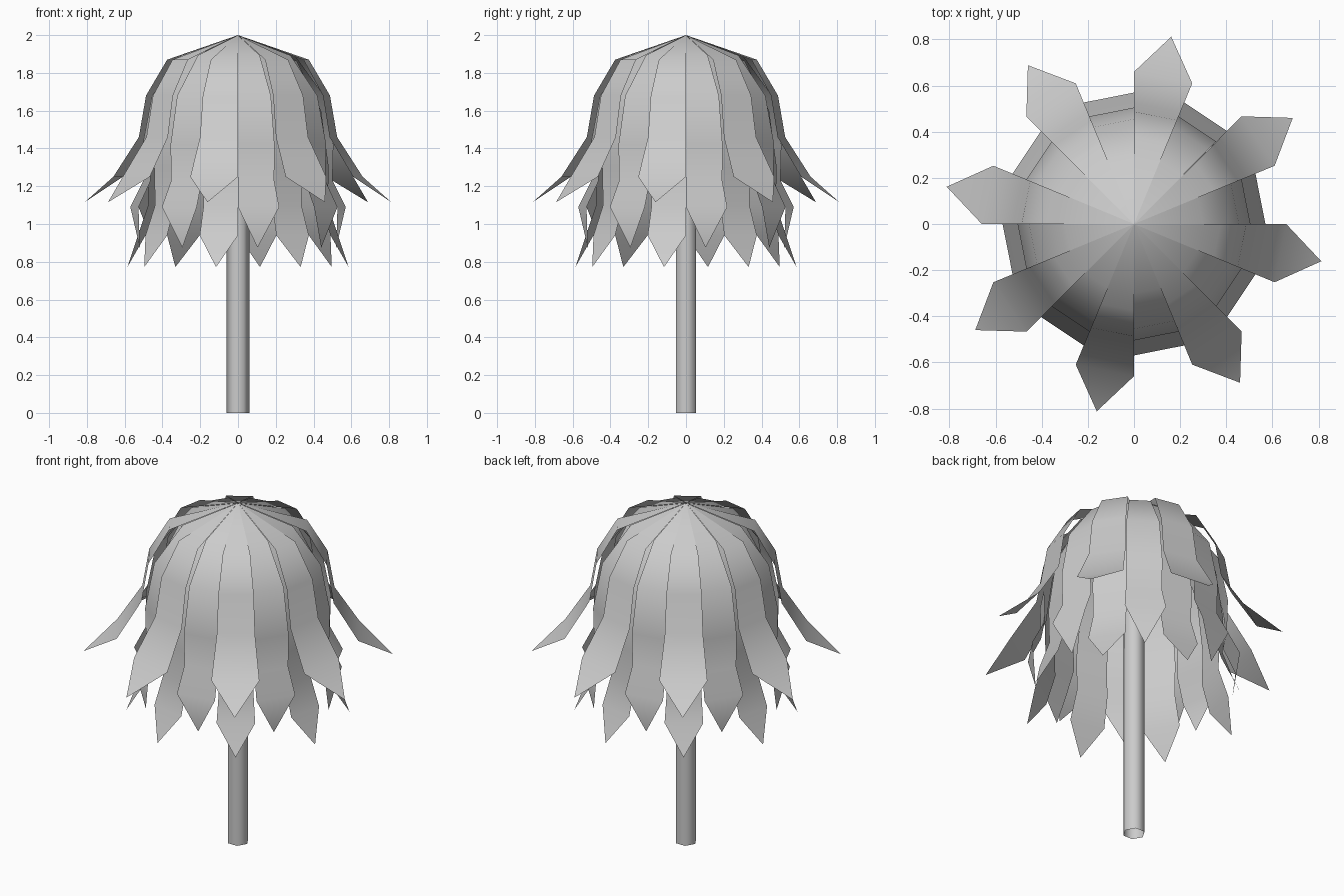
import bpy, bmesh
from math import sin, cos, radians

if "Cube" in bpy.data.objects:
    bpy.data.objects.remove(bpy.data.objects["Cube"])


def frond_layer(name, profile, first_angle):
    """Eight pointed strips draped from the apex; profile = apex, rows (r, z), tip."""
    bm = bmesh.new()
    half = 11.25

    def vert(r, z, deg):
        a = radians(deg)
        return bm.verts.new((r * cos(a), r * sin(a), z))

    for k in range(8):
        mid = first_angle + 45 * k
        apex = vert(*profile[0], mid)
        rows = [(vert(r, z, mid - half), vert(r, z, mid + half))
                for r, z in profile[1:-1]]
        tip = vert(*profile[-1], mid)
        bm.faces.new((apex, *rows[0]))
        for (a, b), (c, d) in zip(rows, rows[1:]):
            bm.faces.new((a, c, d, b))
        bm.faces.new((rows[-1][0], tip, rows[-1][1]))
    for f in bm.faces:
        f.smooth = True
    mesh = bpy.data.meshes.new(name)
    bm.to_mesh(mesh)
    bm.free()
    obj = bpy.data.objects.new(name, mesh)
    bpy.context.collection.objects.link(obj)
    return obj


# Outer flared fronds
frond_layer("outer_fronds",
            [(0, 2.0), (0.375, 1.87), (0.487, 1.68), (0.525, 1.46), (0.66, 1.25), (0.828, 1.115)],
            -11.25)
# Middle fronds filling the gaps, bulging then flaring
frond_layer("middle_fronds",
            [(0, 1.999), (0.30, 1.893), (0.455, 1.68), (0.505, 1.42), (0.5, 1.23), (0.57, 1.09),
             (0.53, 0.875)],
            11.25)
# Long inner fronds beneath the outer ones
frond_layer("inner_fronds",
            [(0, 1.99), (0.31, 1.865), (0.44, 1.6), (0.48, 1.3), (0.475, 1.1), (0.53, 0.94),
             (0.597, 0.772)],
            -11.25)

# Six-sided trunk, open at the ends
bpy.ops.mesh.primitive_cylinder_add(vertices=6, radius=0.06, depth=1.9, end_fill_type='NOTHING',
                                    location=(0, 0, 0.95), rotation=(0, 0, radians(30)))
trunk = bpy.context.object
trunk.name = "trunk"
bpy.ops.object.shade_smooth_by_angle(angle=radians(61))
